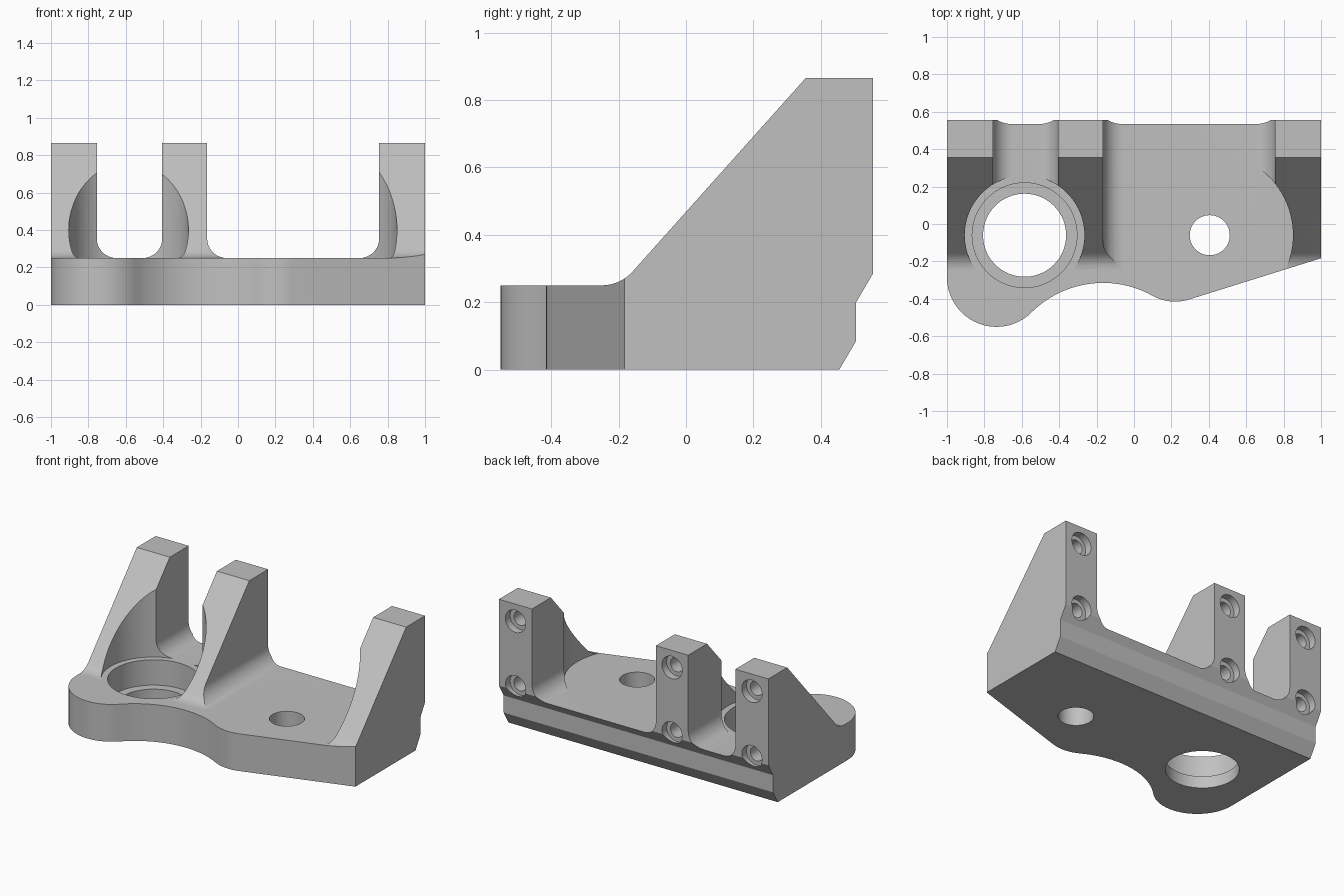
import bpy
import bmesh
from math import sin, cos, radians
from mathutils import Vector

if "Cube" in bpy.data.objects:
    bpy.data.objects.remove(bpy.data.objects["Cube"])

grey = bpy.data.materials.new("machined_grey")
grey.use_nodes = True
colour = (0.53, 0.53, 0.53, 1)
grey.diffuse_color = colour
grey.node_tree.nodes["Principled BSDF"].inputs["Base Color"].default_value = colour


def arc(cx, cy, r, start, end, steps=24):
    angles = [radians(start + (end - start) * i / steps) for i in range(steps + 1)]
    return [(cx + r * cos(a), cy + r * sin(a)) for a in angles]


def prism(name, points, axis, low, high):
    """Extrude a closed 2D profile along the given axis."""
    place = {"x": lambda p, d: (d, p[0], p[1]),
             "y": lambda p, d: (p[0], d, p[1]),
             "z": lambda p, d: (p[0], p[1], d)}[axis]
    bm = bmesh.new()
    face = bm.faces.new([bm.verts.new(place(p, low)) for p in points])
    extruded = bmesh.ops.extrude_face_region(bm, geom=[face])["geom"]
    offset = Vector(place((0, 0), high - low))
    bmesh.ops.translate(bm, vec=offset,
                        verts=[g for g in extruded if isinstance(g, bmesh.types.BMVert)])
    bmesh.ops.recalc_face_normals(bm, faces=bm.faces)
    mesh = bpy.data.meshes.new(name)
    bm.to_mesh(mesh)
    bm.free()
    mesh.materials.append(grey)
    obj = bpy.data.objects.new(name, mesh)
    bpy.context.collection.objects.link(obj)
    return obj


def cylinder(name, u, v, r, axis, low, high, steps=64):
    return prism(name, arc(u, v, r, 0, 360, steps)[:-1], axis, low, high)


def combine(target, tool, operation="DIFFERENCE"):
    mod = target.modifiers.new("cut", "BOOLEAN")
    mod.operation = operation
    mod.solver = "EXACT"
    mod.object = tool
    bpy.context.view_layer.objects.active = target
    bpy.ops.object.modifier_apply(modifier=mod.name)
    bpy.data.objects.remove(tool)


FLOOR, TOP, BACK = 0.25, 0.865, 0.555

# Side profile: base, filleted slope, rib top and notched back
side = [(-0.7, 0), (0.455, 0), (0.505, 0.085), (0.505, 0.2), (BACK, 0.285),
        (BACK, TOP), (0.355, TOP)]
side += arc(-0.25, FLOOR + 0.123, 0.123, -41.8, -90, 10) + [(-0.7, FLOOR)]
bracket = prism("bracket", side, "x", -1, 1)

# Plan outline: rounded lobe, concave waist, soft bump and straight edge
plan = [(-1, 0.7)]
plan += arc(-0.735, -0.285, 0.265, 180, 314.8)
plan += arc(-0.165, -0.859, 0.544, 134.8, 60.9)[1:]
plan += arc(0.22, -0.168, 0.247, 240.9, 288, 12)[1:]
plan += [(1, -0.183), (1, 0.7)]
combine(bracket, prism("plan_outline", plan, "z", -0.1, 1), "INTERSECT")

# Round-bottomed channels between the three ribs
fillet = 0.105
for left, right in ((-0.755, -0.405), (-0.165, 0.755)):
    channel = [(left, 1)]
    channel += arc(left + fillet, FLOOR + fillet, fillet, 180, 270, 12)
    channel += arc(right - fillet, FLOOR + fillet, fillet, 270, 360, 12)
    channel += [(right, 1)]
    combine(bracket, prism("channel", channel, "y", -0.8, 0.8))

# Round clearances in the ribs, stepped bore and small hole
bore_x, hole_x, centre_y = -0.585, 0.405, -0.06
for x, r, low in ((bore_x, 0.32, FLOOR), (hole_x, 0.445, FLOOR),
                  (bore_x, 0.28, 0.08), (bore_x, 0.222, -0.1),
                  (hole_x, 0.107, -0.1)):
    combine(bracket, cylinder("round_cut", x, centre_y, r, "z", low, 1.1, 96))

# Counterbored screw holes in the back of each rib
for x in (-0.878, -0.285, 0.877):
    for z in (0.75, 0.31):
        combine(bracket, cylinder("counterbore", x, z, 0.075, "y", BACK - 0.05, 0.7, 40))
        combine(bracket, cylinder("screw_hole", x, z, 0.047, "y", BACK - 0.2, 0.7, 40))

# Smooth the curved walls and keep the machined edges crisp
bpy.ops.object.select_all(action="DESELECT")
bracket.select_set(True)
bpy.context.view_layer.objects.active = bracket
bpy.ops.object.shade_smooth_by_angle(angle=radians(25))
